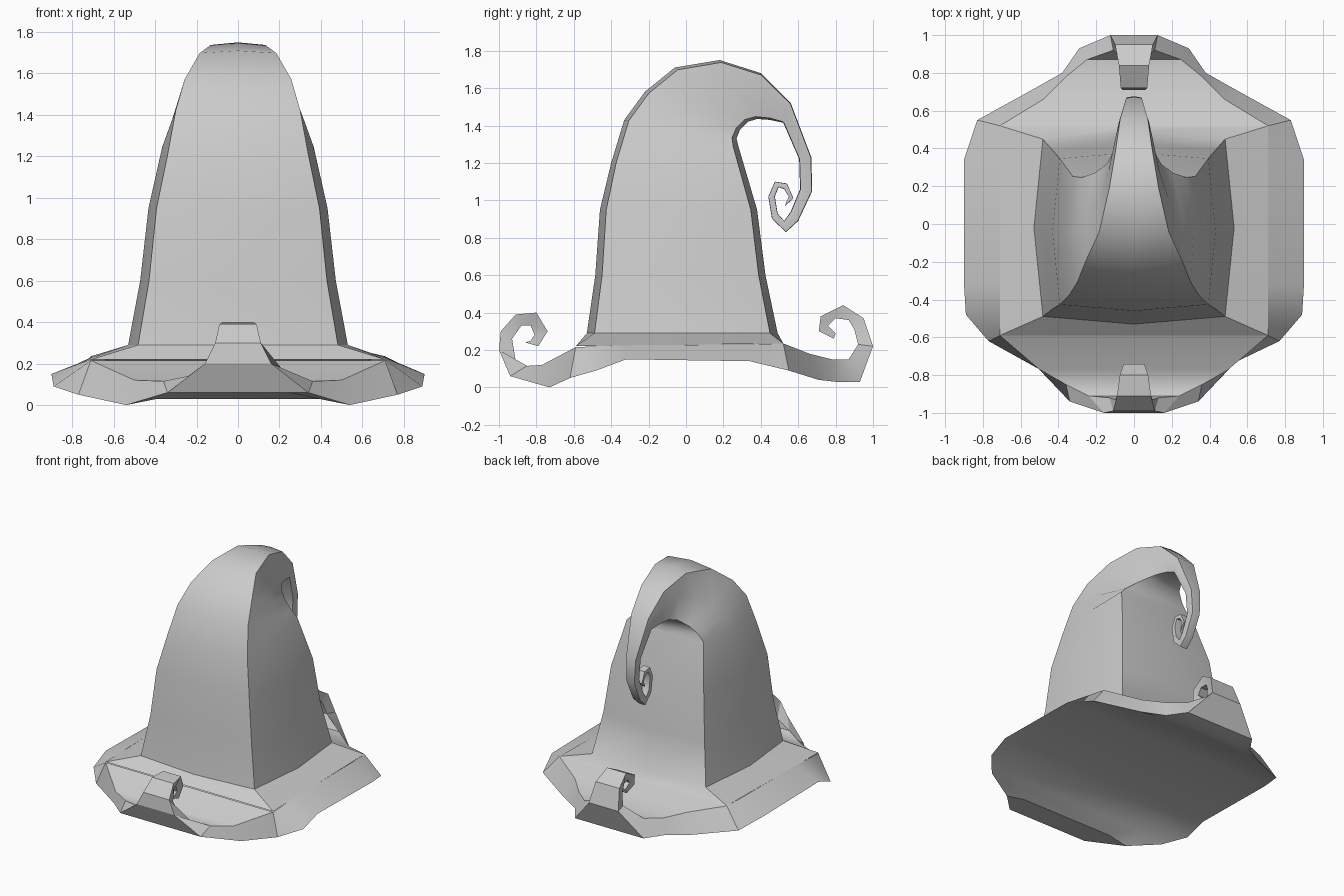
import bpy, bmesh


def loft(name, rings, angle, cap_start=True, skip=()):
    """Skin a list of equal-length point rings; skip = (interval, side) holes."""
    bm = bmesh.new()
    loops = [[bm.verts.new(p) for p in ring] for ring in rings]
    n = len(loops[0])
    for k, (a, b) in enumerate(zip(loops, loops[1:])):
        for i in range(n):
            j = (i + 1) % n
            if (k, i) not in skip:
                bm.faces.new((a[i], a[j], b[j], b[i]))
    if cap_start:
        bm.faces.new(loops[0])
    bm.faces.new(loops[-1])
    bmesh.ops.recalc_face_normals(bm, faces=bm.faces)
    me = bpy.data.meshes.new(name)
    bm.to_mesh(me)
    bm.free()
    ob = bpy.data.objects.new(name, me)
    bpy.context.collection.objects.link(ob)
    bpy.ops.object.select_all(action='DESELECT')
    ob.select_set(True)
    bpy.context.view_layer.objects.active = ob
    bpy.ops.object.shade_smooth_by_angle(angle=angle)
    return ob


def cone_ring(yo, zo, yi, zi, w, inner=1, c=.91, b=.04):
    """Boxy section between outer and inner profile points, slightly bulged."""
    pts = []
    for x, t in ((-c, b), (0, 0), (c, b), (1, .5),
                 (c, 1 - b), (0, 1), (-c, 1 - b), (-1, .5)):
        s = w * (1 + (inner - 1) * t)
        pts.append((x * s, yo + (yi - yo) * t, zo + (zi - zo) * t))
    return pts


def brim_ring(yb, zb, wb, yt, zt, wt, lift=0):
    """Section with a wide, slightly hollow underside and a narrower top."""
    m = wb * .72
    return [(-wb, yb, zb), (-m, yb, zb + lift), (m, yb, zb + lift),
            (wb, yb, zb), (wt, yt, zt), (-wt, yt, zt)]


# Crown bending back into a curled tip: outer y,z, inner y,z, half width, taper
crown = [
    (-.53, .29, .49, .29, .53),
    (-.485, .60, .425, .60, .472), (-.46, .95, .38, .95, .432),
    (-.40, 1.20, .28, 1.29, .375, .95), (-.33, 1.43, .27, 1.33, .33, .92),
    (-.22, 1.58, .29, 1.38, .285, .80), (-.06, 1.71, .33, 1.42, .205, .78),
    (.18, 1.75, .38, 1.435, .145, .85), (.40, 1.68, .45, 1.43, .105),
    (.56, 1.52, .52, 1.415, .08), (.67, 1.23, .605, 1.22, .045),
    (.675, 1.05, .61, 1.06, .035), (.60, .89, .56, .94, .033),
    (.535, .83, .525, .89, .032), (.46, .90, .49, .93, .03),
    (.44, 1.02, .475, 1.02, .03), (.475, 1.10, .495, 1.07, .03),
    (.54, 1.09, .525, 1.06, .03), (.575, 1.01, .55, 1.02, .03),
    (.53, .97, .535, .99, .025),
]
# Square flared foot that meets the opening in the brim
foot = cone_ring(-.59, .22, .52, .235, .71, 1, 1, 0)
loft("hat_crown", [foot] + [cone_ring(*s) for s in crown], 0.6, cap_start=False)

# Brim front to back: under y,z,width, top y,z,width, hollow lift
brim = [
    (-.86, .24, .04, -.83, .25, .04), (-.79, .22, .05, -.81, .28, .05),
    (-.74, .30, .055, -.83, .33, .055), (-.80, .40, .075, -.88, .33, .075),
    (-.91, .39, .09, -.93, .26, .10), (-.99, .30, .11, -.92, .20, .13),
    (-1.0, .20, .16, -.91, .14, .24), (-.94, .06, .34, -.85, .115, .36),
    (-.73, .00, .54, -.77, .12, .50, .03), (-.62, .05, .77, -.59, .215, .71, .04),
    (-.48, .09, .89, -.48, .22, .71, .065), (-.32, .15, .90, -.32, .225, .71, .01),
    (.34, .14, .90, .34, .23, .71, .015), (.55, .09, .83, .52, .235, .71, .03),
    (.71, .04, .54, .66, .18, .48, .02), (.80, .03, .38, .78, .15, .36),
    (.93, .03, .29, .87, .15, .25), (1.0, .22, .125, .92, .23, .11),
    (.95, .37, .10, .90, .31, .09), (.84, .44, .08, .87, .36, .075),
    (.72, .38, .07, .80, .37, .065), (.71, .30, .06, .76, .33, .055),
    (.79, .26, .05, .80, .29, .045),
]
# The top is left open under the crown
loft("hat_brim", [brim_ring(*s) for s in brim], 0.5,
     skip={(k, 4) for k in range(9, 13)})
